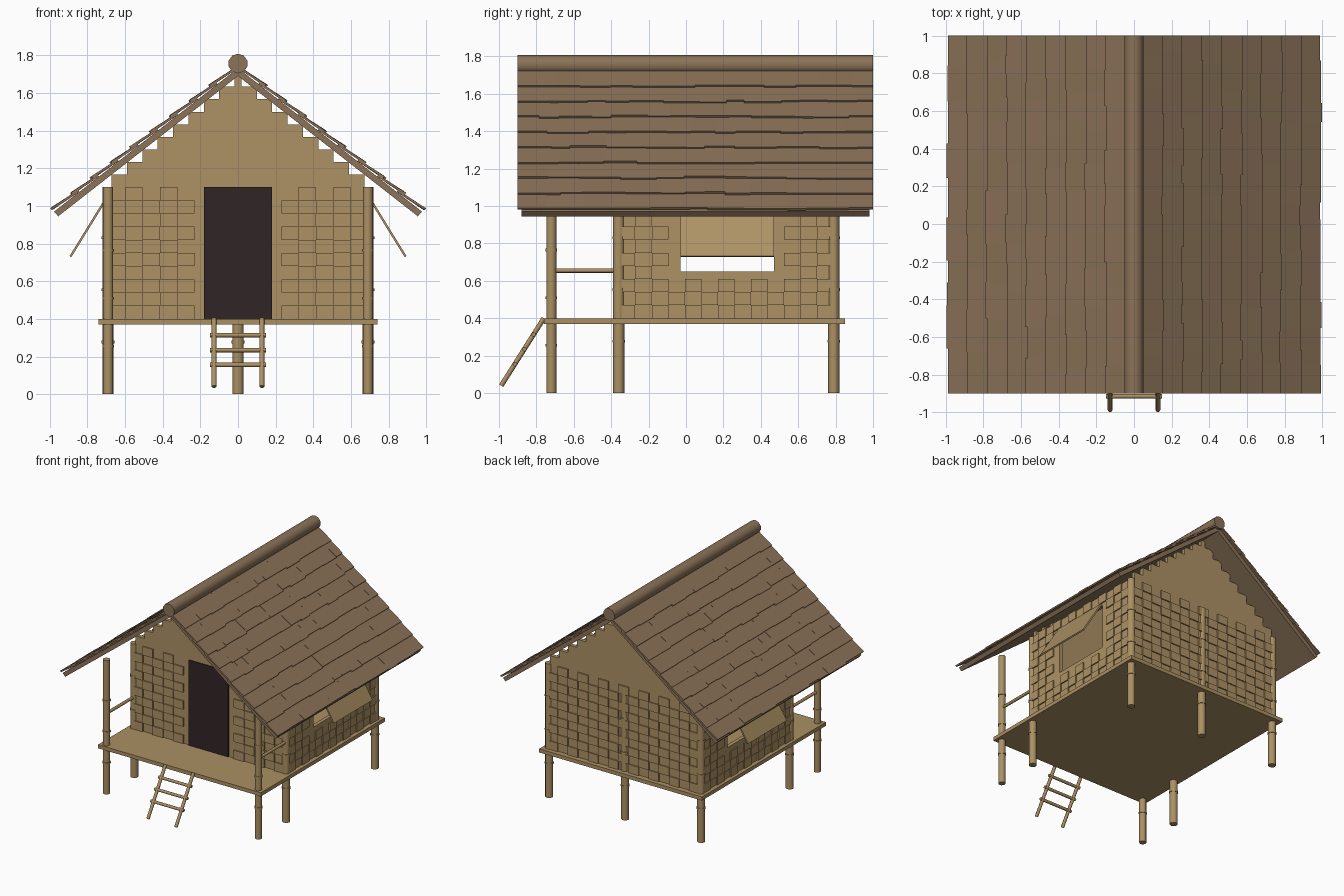
import bpy, bmesh, math, random
from mathutils import Vector

random.seed(4)
if "Cube" in bpy.data.objects:
    bpy.data.objects.remove(bpy.data.objects["Cube"])


def material(name, rgb):
    m = bpy.data.materials.new(name)
    m.use_nodes = True
    m.diffuse_color = (*rgb, 1)
    m.node_tree.nodes["Principled BSDF"].inputs["Base Color"].default_value = (*rgb, 1)
    return m


BAMBOO = material("bamboo", (0.41, 0.28, 0.125))
WEAVE = material("woven wall", (0.42, 0.285, 0.13))
THATCH = material("roof brown", (0.26, 0.17, 0.098))
DARK = material("dark door", (0.03, 0.018, 0.019))


def finish(name, bm, mat, smooth=False):
    bmesh.ops.recalc_face_normals(bm, faces=bm.faces)
    me = bpy.data.meshes.new(name)
    bm.to_mesh(me)
    bm.free()
    me.materials.append(mat)
    ob = bpy.data.objects.new(name, me)
    bpy.context.collection.objects.link(ob)
    if smooth:
        bpy.ops.object.select_all(action='DESELECT')
        ob.select_set(True)
        bpy.context.view_layer.objects.active = ob
        bpy.ops.object.shade_smooth_by_angle(angle=math.radians(50))
    return ob


def prism(bm, profile, y0, y1):
    """Extrude an x-z profile along y."""
    a = [bm.verts.new((x, y0, z)) for x, z in profile]
    b = [bm.verts.new((x, y1, z)) for x, z in profile]
    bm.faces.new(a)
    bm.faces.new(b[::-1])
    for i in range(len(a)):
        j = (i + 1) % len(a)
        bm.faces.new((a[i], b[i], b[j], a[j]))


def box(bm, x0, x1, y0, y1, z0, z1):
    prism(bm, [(x0, z0), (x1, z0), (x1, z1), (x0, z1)], y0, y1)


def pole(bm, p, q, r, sides=12):
    p, q = Vector(p), Vector(q)
    d = q - p
    rot = d.to_track_quat('Z', 'Y').to_matrix().to_4x4()
    rot.translation = (p + q) / 2
    bmesh.ops.create_cone(bm, cap_ends=True, segments=sides, radius1=r,
                          radius2=r, depth=d.length, matrix=rot)


FLOOR, EAVE = 0.40, 1.10
PX, FRONT, BACK, PORCH = 0.69, -0.36, 0.79, -0.72

# Posts with bamboo joints
spots = [("porch_post", s * PX, PORCH, 0.027, 0.255) for s in (-1, 1)]
spots += [("wall_post", s * PX, y, 0.03, 0.277) for s in (-1, 1) for y in (FRONT, BACK)]
spots += [("back_middle_post", 0, BACK, 0.03, 0.277)]
for name, x, y, r, gap in spots:
    bm = bmesh.new()
    pole(bm, (x, y, 0), (x, y, EAVE), r)
    for k in (1, 2, 3):
        pole(bm, (x, y, k * gap - 0.007), (x, y, k * gap + 0.007), r + 0.004)
    finish(name, bm, BAMBOO, True)

# Platform
bm = bmesh.new()
box(bm, -0.74, 0.74, -0.76, 0.85, 0.37, FLOOR)
finish("platform", bm, BAMBOO)

# Porch side rails
for s in (-1, 1):
    bm = bmesh.new()
    pole(bm, (s * PX, PORCH, 0.655), (s * PX, FRONT, 0.655), 0.012, 8)
    finish("porch_rail", bm, BAMBOO, True)

# Ladder
bm = bmesh.new()
top, foot = Vector((0, -0.76, 0.40)), Vector((0, -0.988, 0.04))
for s in (-1, 1):
    off = Vector((s * 0.127, 0, 0))
    pole(bm, top + off, foot + off, 0.013, 8)
for t in (0.24, 0.46, 0.68):
    c = top.lerp(foot, t)
    pole(bm, c - Vector((0.15, 0, 0)), c + Vector((0.15, 0, 0)), 0.012, 8)
finish("ladder", bm, BAMBOO, True)

# Walls with raised basket weave
HALF = 0.015
RELIEF = 0.01


def weave(bm, place, u0, u1, hole):
    """Checkered raised pads on a wall, skipping the opening."""
    cols, rows = round((u1 - u0) / 0.09), 10
    du, dz = (u1 - u0) / cols, (EAVE - FLOOR) / rows
    for i in range(cols):
        for j in range(rows):
            a, b = u0 + i * du, FLOOR + j * dz
            clear = (not hole or a + du <= hole[0] or a >= hole[1]
                     or b + dz <= hole[2] or b >= hole[3])
            if (i + j) % 2 == 0 and clear:
                place(bm, a, a + du, b, b + dz)


def end_wall(name, y, out, hole):
    bm = bmesh.new()
    box(bm, -PX, PX, y - HALF, y + HALF, FLOOR, EAVE)
    f = y + out * HALF
    lo, hi = sorted((f, f + out * RELIEF))
    weave(bm, lambda m, a, b, c, d: box(m, a, b, lo, hi, c, d), -PX, PX, hole)
    # Stepped gable
    z, step = EAVE, 0.0667
    while z < 1.66:
        w = (1.69 - z - step) / 0.78 + 0.06 * (z - EAVE)
        if w > 0.01:
            box(bm, -w, w, y - HALF, y + HALF, z, z + step)
        z += step
    finish(name, bm, WEAVE)


door = (-0.18, 0.18, FLOOR, EAVE)
window = (-0.03, 0.47, 0.65, 1.01)
end_wall("front_wall", FRONT, -1, door)
end_wall("back_wall", BACK, 1, None)

for s in (-1, 1):
    bm = bmesh.new()
    x0, x1 = s * PX - HALF, s * PX + HALF
    w0, w1, wz0, wz1 = window
    box(bm, x0, x1, FRONT, w0, FLOOR, EAVE)
    box(bm, x0, x1, w1, BACK, FLOOR, EAVE)
    box(bm, x0, x1, w0, w1, FLOOR, wz0)
    box(bm, x0, x1, w0, w1, wz1, EAVE)
    lo, hi = sorted((s * (PX + HALF), s * (PX + HALF + RELIEF)))
    weave(bm, lambda m, a, b, c, d: box(m, lo, hi, a, b, c, d), FRONT, BACK, window)
    finish("side_wall", bm, WEAVE)

    # Propped window flap
    bm = bmesh.new()
    flap = [(0.705, 1.02), (0.715, 1.026), (0.895, 0.734), (0.885, 0.728)]
    prism(bm, [(s * x, z) for x, z in flap], w0, w1)
    finish("window_flap", bm, WEAVE)

# Door
bm = bmesh.new()
box(bm, door[0], door[1], FRONT - HALF - 0.009, FRONT - HALF, door[2], door[3])
finish("door", bm, DARK)

# Roof slabs and overlapping shingles
down = Vector((0.99, -0.772)).normalized()
up = Vector((-down.y, down.x))
ridge_line = Vector((0, 1.732))
for s in (-1, 1):
    bm = bmesh.new()
    slab = [(0, 1.69), (0.955, 0.945), (0.977, 0.97), (0, 1.732)]
    prism(bm, [(s * x, z) for x, z in slab], -0.88, 0.98)
    finish("roof_slab", bm, THATCH)

    bm = bmesh.new()
    for row in range(9):
        y = -0.90
        while y < 1.0:
            end = y + random.uniform(0.09, 0.24)
            if end > 0.93:
                end = 1.0
            low = (0.978 - 0.105 * row + random.uniform(-0.007, 0.005)) / down.x
            high = (0.978 - 0.105 * row - 0.135) / down.x
            a, b = ridge_line + down * high, ridge_line + down * low
            lift = 0.013 + random.uniform(-0.002, 0.002)
            quad = [a, b + up * lift, b + up * (lift + 0.012), a + up * 0.012]
            prism(bm, [(s * p.x, p.y) for p in quad], y, end)
            y = end
    finish("roof_shingles", bm, THATCH)

# Ridge pole
bm = bmesh.new()
pole(bm, (0, -0.90, 1.756), (0, 1.0, 1.756), 0.052, 10)
finish("ridge_pole", bm, THATCH, True)
